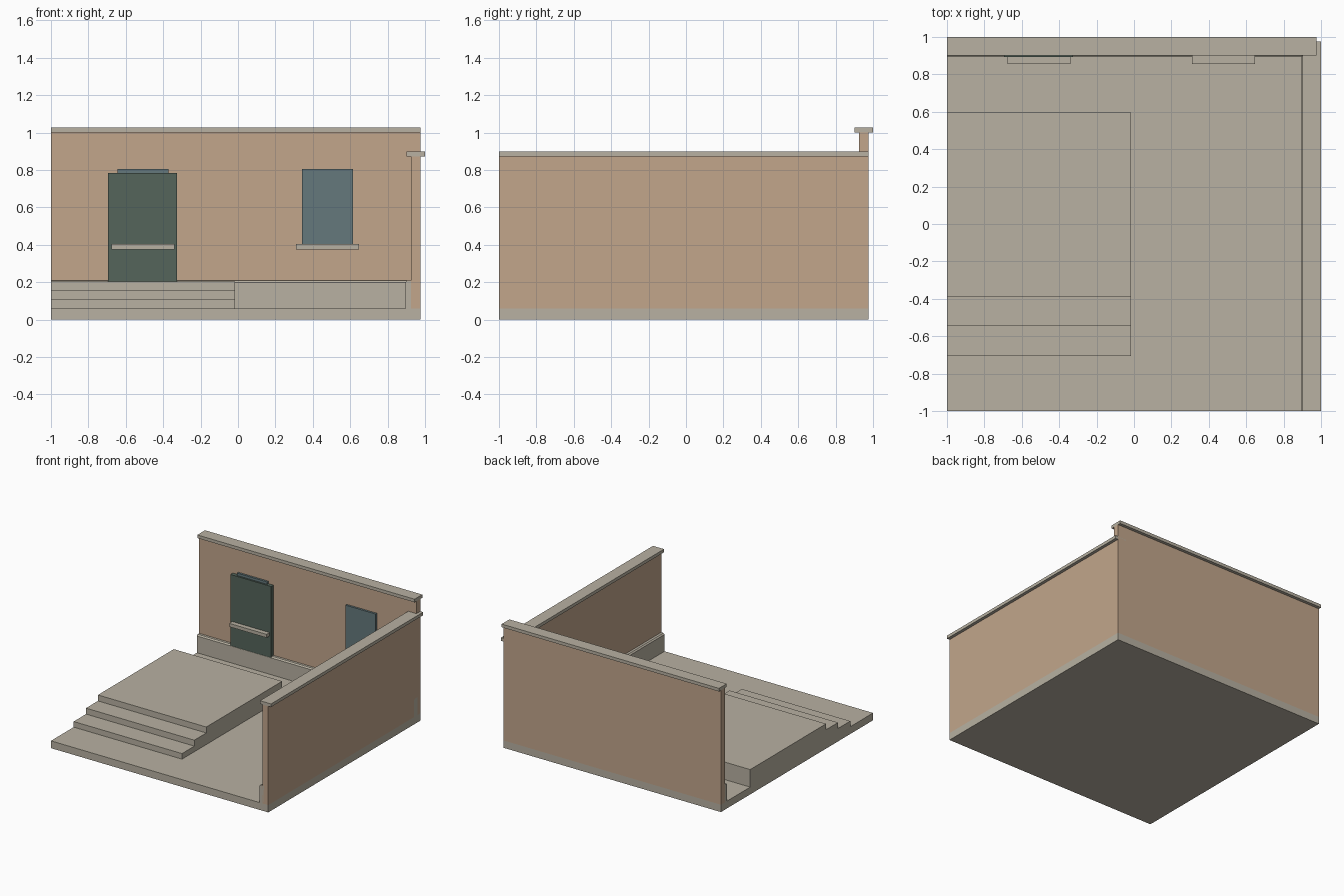
import bpy, bmesh

if "Cube" in bpy.data.objects:
    bpy.data.objects.remove(bpy.data.objects["Cube"])


def material(name, rgb):
    m = bpy.data.materials.new(name)
    m.diffuse_color = (*rgb, 1)
    m.use_nodes = True
    m.node_tree.nodes["Principled BSDF"].inputs["Base Color"].default_value = m.diffuse_color
    return m


STONE = material("stone", (0.48, 0.44, 0.36))
PLASTER = material("plaster", (0.54, 0.38, 0.26))
DOOR = material("door_paint", (0.09, 0.13, 0.105))
GLASS = material("glass", (0.13, 0.19, 0.20))


def prism(name, profile, axis, lo, hi, mat):
    """Extrude a 2D profile along x (profile = y,z) or y (profile = x,z)."""
    bm = bmesh.new()
    place = (lambda a, b: (lo, a, b)) if axis == "x" else (lambda a, b: (a, lo, b))
    face = bm.faces.new([bm.verts.new(place(a, b)) for a, b in profile])
    ext = bmesh.ops.extrude_face_region(bm, geom=[face])["geom"]
    vec = (hi - lo, 0, 0) if axis == "x" else (0, hi - lo, 0)
    bmesh.ops.translate(bm, vec=vec, verts=[v for v in ext if isinstance(v, bmesh.types.BMVert)])
    bmesh.ops.recalc_face_normals(bm, faces=bm.faces)
    me = bpy.data.meshes.new(name)
    bm.to_mesh(me)
    bm.free()
    me.materials.append(mat)
    ob = bpy.data.objects.new(name, me)
    bpy.context.collection.objects.link(ob)
    return ob


def box(name, x, y, z, mat):
    profile = [(y[0], z[0]), (y[1], z[0]), (y[1], z[1]), (y[0], z[1])]
    return prism(name, profile, "x", x[0], x[1], mat)


END = 0.975

# Floor slab
box("floor", (-1, END), (-1, END), (0, 0.06), STONE)

# Walls with overhanging caps
box("back_wall", (-1, END), (0.925, END), (0.06, 1.0), PLASTER)
box("back_wall_cap", (-1, END), (0.9, 1.0), (1.0, 1.026), STONE)
box("side_wall", (0.925, END), (-1, END), (0.06, 0.872), PLASTER)
box("side_wall_cap", (0.9, 1.0), (-1, END), (0.872, 0.898), STONE)

# Plinths along the inside foot of both walls, top edge chamfered
plinth = [(0.895, 0.06), (0.935, 0.06), (0.935, 0.208), (0.905, 0.208), (0.895, 0.198)]
prism("back_plinth", plinth, "x", -1, END, STONE)
prism("side_plinth", plinth, "y", -1, END, STONE)

# Raised platform with front steps
steps = [(0.595, 0.06), (-0.705, 0.06), (-0.705, 0.106), (-0.545, 0.106),
         (-0.545, 0.155), (-0.39, 0.155), (-0.39, 0.204), (0.595, 0.204)]
prism("stepped_platform", steps, "x", -1, -0.015, STONE)

# Door, standing in front of the left window
box("door", (-0.695, -0.325), (0.894, 0.935), (0.2, 0.785), DOOR)

# Windows and sills
for side, cx in (("left", -0.508), ("right", 0.479)):
    box(side + "_window", (cx - 0.137, cx + 0.137), (0.908, 0.935), (0.4, 0.805), GLASS)
    box(side + "_sill", (cx - 0.169, cx + 0.169), (0.855, 0.935), (0.375, 0.403), STONE)
